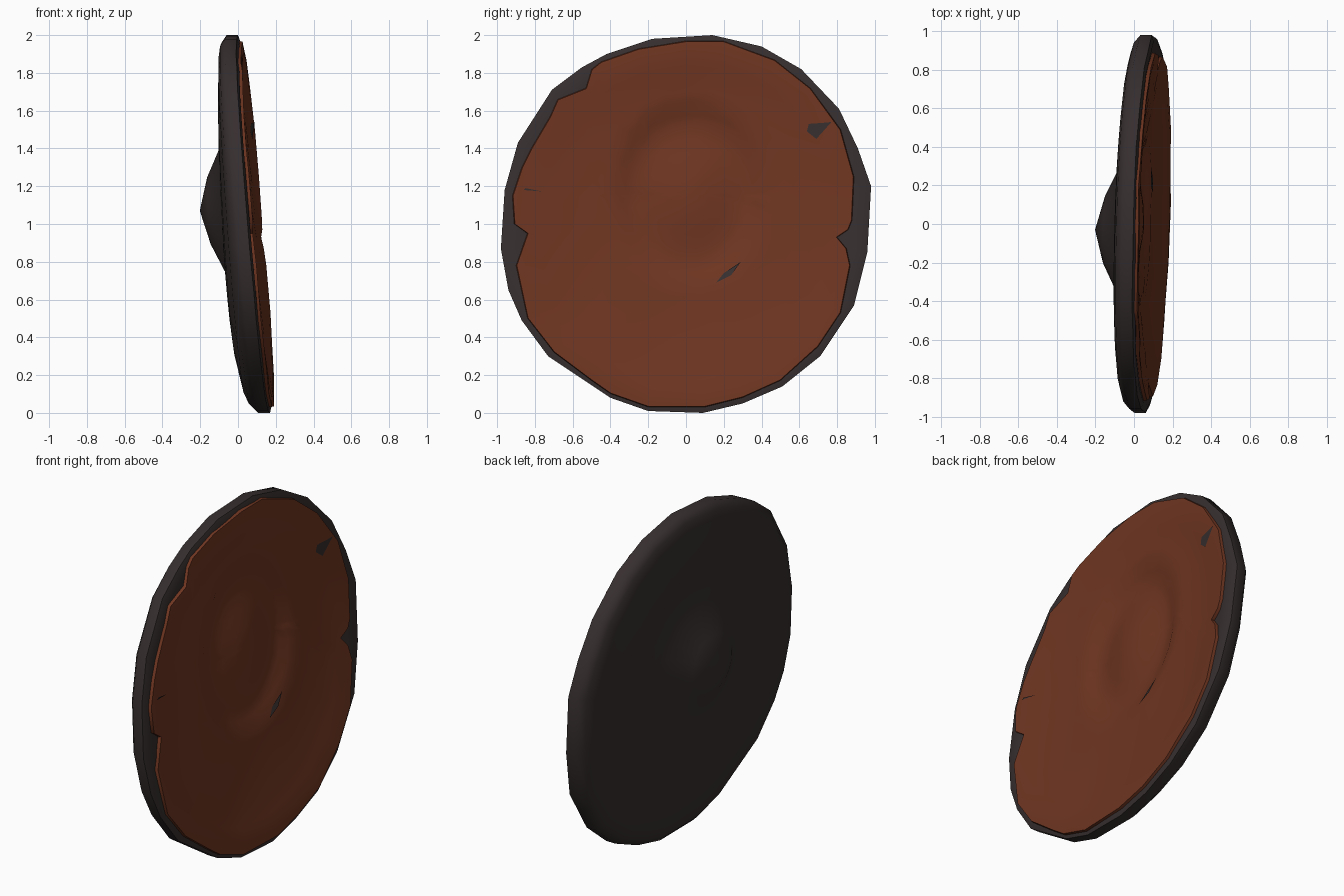
import bpy
import bmesh
import math

cube = bpy.data.objects.get("Cube")
if cube:
    bpy.data.objects.remove(cube, do_unlink=True)


def make_material(name, colour):
    material = bpy.data.materials.new(name)
    material.use_nodes = True
    material.diffuse_color = colour
    shader = material.node_tree.nodes["Principled BSDF"]
    shader.inputs["Base Color"].default_value = colour
    shader.inputs["Roughness"].default_value = 0.8
    return material


charcoal = make_material("charcoal", (0.038, 0.028, 0.028, 1))
rust_brown = make_material("rust brown", (0.158, 0.036, 0.015, 1))

# Outlines in hundredths of a unit, as (y, height above the middle)
RIM = [(98, 20), (91, 40), (81, 61), (61, 82), (40, 94), (14, 100), (-18, 98),
       (-42, 90), (-55, 83), (-71, 71), (-89, 43), (-96, 18), (-98, -13),
       (-94, -35), (-87, -51), (-73, -70), (-40, -92), (-20, -99), (9, -100),
       (30, -95), (51, -86), (71, -70), (89, -43), (96, -15)]
HIDE = [(88, 2), (89, 25), (82, 50), (66, 72), (47, 87), (20, 97), (0, 97),
        (-25, 93), (-45, 86), (-50, 82), (-53, 72), (-68, 66), (-72, 57),
        (-82, 40), (-87, 30), (-92, 15), (-91, 0), (-84, -5), (-90, -22),
        (-84, -50), (-70, -68), (-50, -83), (-40, -90), (-20, -97), (10, -97),
        (30, -92), (50, -83), (70, -65), (82, -47), (87, -22), (85, -13),
        (80, -7), (86, -3)]


def lerp(table, t):
    """Piecewise linear lookup in a short profile."""
    for (a, u), (b, v) in zip(table, table[1:]):
        if t <= b:
            return u + (v - u) * max(0, t - a) / (b - a)
    return table[-1][1]


def rim_ratio(y, h):
    """0 in the middle, 1 on the rim outline."""
    for (ay, ah), (by, bh) in zip(RIM, RIM[1:] + RIM[:1]):
        if ay * h - ah * y >= 0 and y * bh - h * by >= 0:
            cross = ay * bh - ah * by
            return 100 * (y * (bh - ah) - h * (by - ay)) / cross
    return 0


def tilt(y, h):
    return 0.03 * y - 0.085 * h


def front(y, h):
    """Front surface: a shallow dish with a sunken ring around a low mound."""
    depth = lerp([(0, 0.06), (0.55, 0.062), (0.75, 0.078), (0.9, 0.104),
                  (0.96, 0.108), (1, 0.095)], rim_ratio(y, h))
    d = math.hypot((y - 0.02) / 0.4, (h - 0.16) / 0.5)
    moat = lerp([(0, 0), (0.25, 0.008), (0.62, 0.035), (0.8, 0.035), (1, 0)], d)
    ripple = 0.004 * math.sin(9 * y + 2) * math.cos(6 * h)
    return depth - moat + ripple + tilt(y, h)


def back(y, h):
    """Back surface: slightly domed, with a conical boss."""
    s = rim_ratio(y, h)
    dome = lerp([(0, -0.08), (0.4, -0.077), (0.7, -0.058), (0.9, -0.032),
                 (0.96, -0.014), (1, 0.02)], s)
    lean = 0.03 * h * (1 - s ** 4)
    d = math.hypot(y + 0.03, h - 0.07)
    return dome + lean - lerp([(0, 0.118), (0.18, 0.07), (0.32, 0)], d) + tilt(y, h)


def body_front(y, h):
    sunk = lerp([(0, 0.03), (0.75, 0.03), (0.88, 0.018), (1, 0.014)], rim_ratio(y, h))
    return front(y, h) - sunk


def hide_edge(y, h):
    return front(y, h) - 0.02


def finish(name, bm, material, closed=False):
    if closed:
        bmesh.ops.recalc_face_normals(bm, faces=bm.faces)
    mesh = bpy.data.meshes.new(name)
    bm.to_mesh(mesh)
    bm.free()
    mesh.materials.append(material)
    obj = bpy.data.objects.new(name, mesh)
    bpy.context.collection.objects.link(obj)
    bpy.ops.object.select_all(action='DESELECT')
    obj.select_set(True)
    bpy.context.view_layer.objects.active = obj
    bpy.ops.object.shade_smooth_by_angle(angle=math.radians(60))


def loft(name, outline, rings, material, caps, closed):
    """Join scaled copies of an outline; each ring is (scale, surface, centre)."""
    bm = bmesh.new()
    loops = []
    for scale, surface, (cy, ch) in rings:
        loop = []
        for py, ph in outline:
            y, h = cy + py * scale / 100, ch + ph * scale / 100
            loop.append(bm.verts.new((surface(y, h), y, 1 + h)))
        loops.append(loop)
    n = len(outline)
    for a, b in zip(loops, loops[1:]):
        for i in range(n):
            j = (i + 1) % n
            bm.faces.new((a[i], a[j], b[j], b[i]))
    for index, surface, (cy, ch) in caps:
        tip = bm.verts.new((surface(cy, ch), cy, 1 + ch))
        loop = loops[index]
        for i in range(n):
            bm.faces.new((loop[i], loop[(i + 1) % n], tip))
    finish(name, bm, material, closed)


# Dark shield body: boss on the back, thick rounded rim, front under the hide
MID, BOSS, MOUND = (0, 0), (-0.03, 0.07), (0.02, 0.16)
body_rings = [(s, back, BOSS) for s in (0.18, 0.33)]
body_rings += [(s, back, MID) for s in (0.55, 0.7, 0.9, 0.96, 1)]
body_rings += [(s, body_front, MID) for s in (1, 0.965, 0.9, 0.75)]
body_rings += [(s, body_front, MOUND) for s in (0.47, 0.37, 0.27, 0.12)]
loft("shield_body", RIM, body_rings, charcoal,
     [(0, back, BOSS), (-1, body_front, MOUND)], True)

# Worn hide facing with a ragged border, dished around a central mound
hide_rings = [(1, hide_edge, MID)]
hide_rings += [(s, front, MID) for s in (0.995, 0.94, 0.85, 0.75)]
hide_rings += [(s, front, MOUND) for s in (0.56, 0.5, 0.43, 0.37, 0.3, 0.22, 0.12)]
loft("hide_facing", HIDE, hide_rings, rust_brown, [(-1, front, MOUND)], False)


# Tears and cracks where the body shows through the hide
def tear(name, points):
    bm = bmesh.new()
    bm.faces.new([bm.verts.new((front(y, h) + 0.006, y, 1 + h)) for y, h in points])
    finish(name, bm, charcoal)


tear("corner_tear", [(0.69, 0.45), (0.77, 0.54), (0.72, 0.535), (0.65, 0.53), (0.64, 0.49)])
tear("mound_tear", [(0.16, -0.31), (0.24, -0.27), (0.29, -0.2), (0.2, -0.26)])
tear("side_crack", [(-0.86, 0.18), (-0.76, 0.172), (-0.85, 0.19)])
